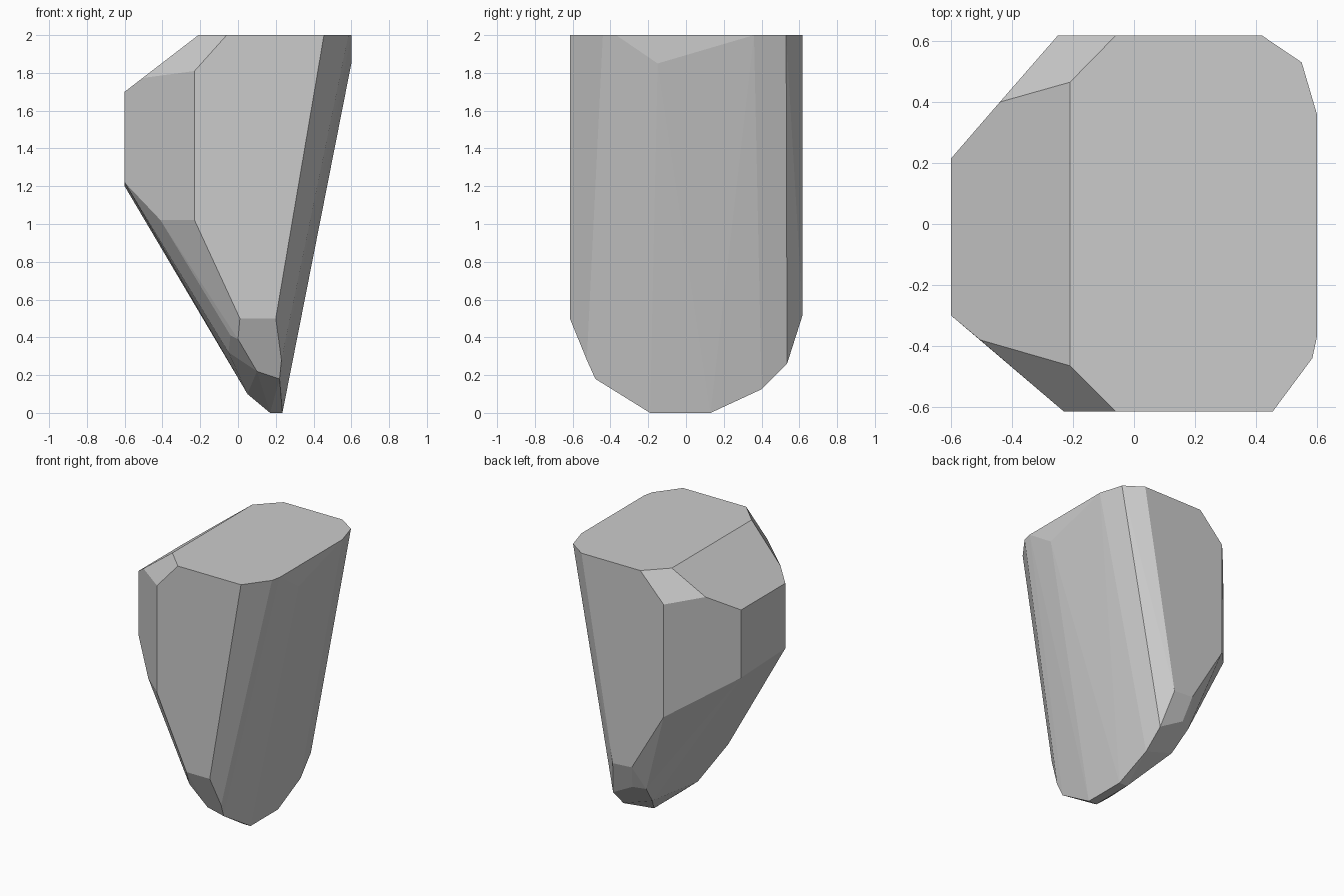
import bpy
import bmesh
from math import radians

cube = bpy.data.objects.get("Cube")
if cube:
    bpy.data.objects.remove(cube, do_unlink=True)


def flat_material(name, colour):
    material = bpy.data.materials.new(name)
    material.use_nodes = True
    material.diffuse_color = colour
    material.node_tree.nodes["Principled BSDF"].inputs["Base Color"].default_value = colour
    return material


def outline(axis, offset, pairs):
    """Place a flat outline on the plane where the given axis equals offset."""
    points = []
    for pair in pairs:
        point = list(pair)
        point.insert("xyz".index(axis), offset)
        points.append(point)
    return points


# Large flat facets of the boulder, each drawn as an outline on its plane
front = outline("y", -.615, [(-.06, 2), (.455, 2), (.2, .5), (.01, .5),
                             (-.23, 1.02), (-.23, 1.81)])
back = outline("y", .618, [(-.06, 2), (.42, 2), (.165, .52), (.01, .53),
                           (-.25, .97), (-.25, 1.8)])
top_corners = outline("z", 2, [(.55, .53), (.6, .36), (.6, -.37), (.585, -.44),
                               (-.21, -.465), (-.21, .465)])
left_side = outline("x", -.6, [(-.3, 1.7), (.215, 1.7), (.215, 1.2), (-.3, 1.22)])
foot = outline("z", 0, [(.17, .13), (.235, .13), (.235, -.19), (.17, -.19)])

# Chipped corners between the large facets
right_chip = [(.6, -.15, 1.85)]
shoulder_chips = [(-.505, -.38, 1.773), (-.44, .4, 1.823), (-.41, -.46, 1.02)]
front_chips = [(.23, -.525, .28), (.22, -.48, .18), (.1, -.497, .22), (0, -.566, .39),
               (-.04, -.536, .41), (-.05, -.42, .32), (.05, -.21, .1)]
back_chips = [(.22, .535, .26), (.045, .56, .355), (.23, .4, .125),
              (-.038, .517, .345), (0, .392, .2)]

# Wrap all facets in one convex shell and merge the flat areas
bm = bmesh.new()
for facet in (front, back, top_corners, left_side, foot,
              right_chip, shoulder_chips, front_chips, back_chips):
    for point in facet:
        bm.verts.new(point)
bmesh.ops.remove_doubles(bm, verts=bm.verts, dist=.001)
bmesh.ops.convex_hull(bm, input=bm.verts)
loose = [vert for vert in bm.verts if not vert.link_faces]
bmesh.ops.delete(bm, geom=loose, context="VERTS")
bmesh.ops.dissolve_limit(bm, angle_limit=radians(2), verts=bm.verts, edges=bm.edges)
bmesh.ops.recalc_face_normals(bm, faces=bm.faces)

mesh = bpy.data.meshes.new("boulder")
bm.to_mesh(mesh)
bm.free()
mesh.materials.append(flat_material("stone grey", (.6, .6, .6, 1)))
boulder = bpy.data.objects.new("boulder", mesh)
bpy.context.collection.objects.link(boulder)
